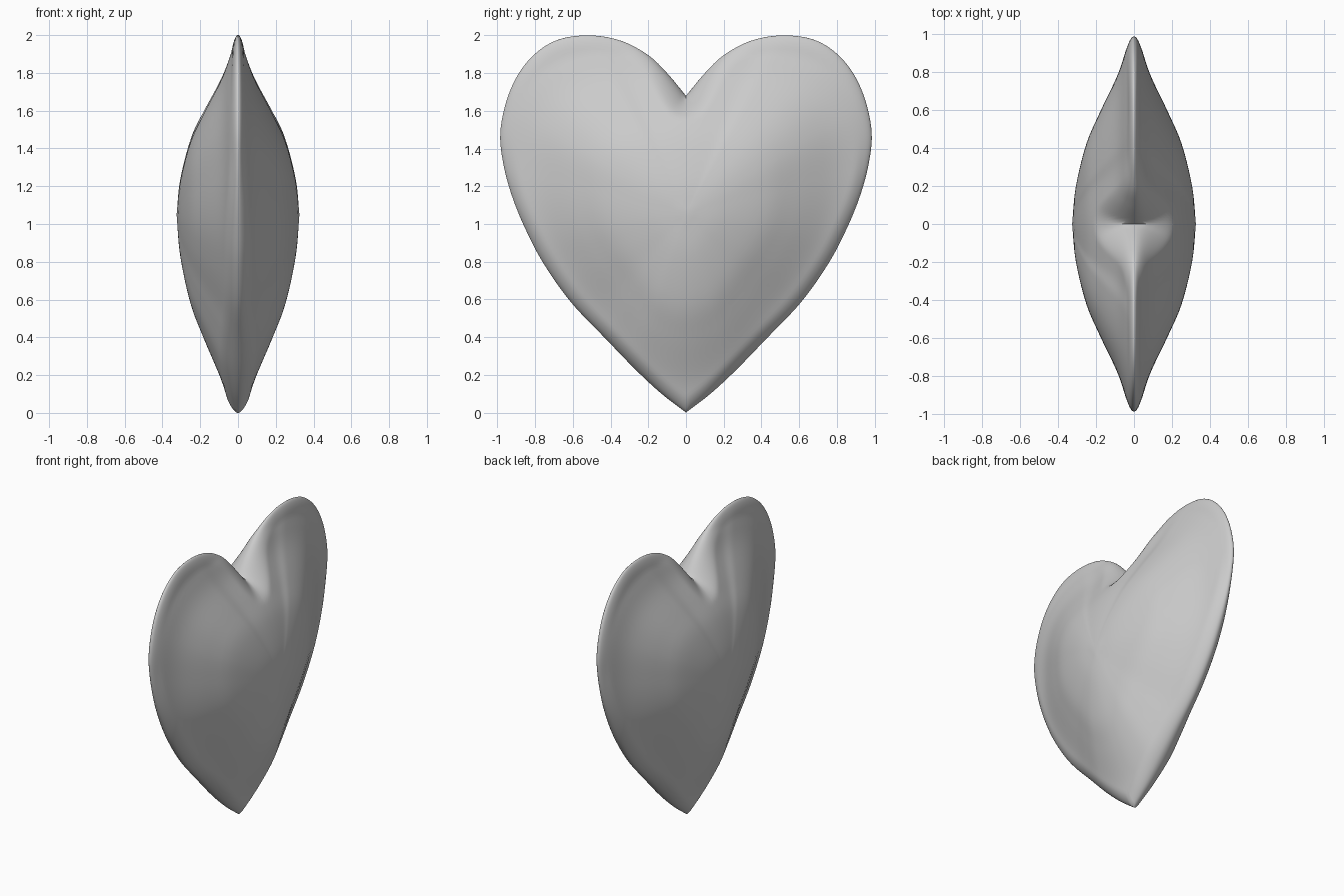
import bpy, bmesh, math
from mathutils.kdtree import KDTree

if "Cube" in bpy.data.objects:
    bpy.data.objects.remove(bpy.data.objects["Cube"])

CZ = 1.05  # height of the thickest point

# Right half of the heart outline (y, z), from cleft to bottom tip
HALF = [(0, 1.68), (.1, 1.80), (.2, 1.895), (.34, 1.97), (.5, 2.0), (.66, 1.983),
        (.78, 1.92), (.88, 1.81), (.95, 1.66), (.985, 1.48), (.967, 1.31), (.92, 1.14),
        (.85, .97), (.755, .79), (.61, .585), (.42, .385), (.26, .22), (.13, .1), (0, 0)]

# Half thickness against relative distance from the centre
PROFILE = [(0, .325), (.2, .306), (.43, .252), (.6, .182), (.8, .09), (.93, .047), (1.0, .03), (1.15, .015)]

# Reach of the pillow against angle from straight up (no cleft, no corners)
REACH = [(-20, .93), (0, .92), (20, .94), (30, 1.02), (45, 1.11), (58, 1.1), (75, 1.0),
         (95, .915), (115, .85), (135, .84), (150, .91), (165, 1.03), (180, 1.09), (195, 1.03)]


def spline(pts, n):
    """Catmull-Rom curve through pts with n steps per span."""
    ext = [[2 * a - b for a, b in zip(pts[0], pts[1])], *pts,
           [2 * a - b for a, b in zip(pts[-1], pts[-2])]]
    out = []
    for i in range(1, len(ext) - 2):
        p0, p1, p2, p3 = ext[i - 1:i + 3]
        for k in range(n):
            t = k / n
            out.append([.5 * (2 * b + (c - a) * t + (2 * a - 5 * b + 4 * c - d) * t * t
                              + (3 * b - a - 3 * c + d) * t ** 3)
                        for a, b, c, d in zip(p0, p1, p2, p3)])
    out.append(list(pts[-1]))
    return out


def lookup(curve, s):
    for (a, fa), (b, fb) in zip(curve, curve[1:]):
        if s <= b:
            return fa + (fb - fa) * (s - a) / (b - a)
    return curve[-1][1]


THICK, SPAN = spline(PROFILE, 12), spline(REACH, 10)

# Fine outline samples for measuring the distance to the rim
fine = spline(HALF, 60)
tree = KDTree(len(fine))
for i, (y, z) in enumerate(fine):
    tree.insert((0, y, z), i)
tree.balance()


def half_x(y, z):
    """Half thickness at (y, z): broad pillow times a rounded rim."""
    y = abs(y)
    dz = z - CZ
    s = math.hypot(y, dz) / lookup(SPAN, math.degrees(math.atan2(y, dz)))
    d = tree.find((0, y, z))[2]
    w = .07 + .1 * math.exp(-(math.hypot(y, z - 1.68) / .2) ** 2)  # softer at the cleft
    edge = math.sqrt(1 - max(0, 1 - d / w) ** 2)
    return lookup(THICK, s) * edge


right = spline(HALF, 6)
outline = right + [(-y, z) for y, z in right[-2:0:-1]]
n = len(outline)
steps = [math.sin(math.pi / 2 * k / 32) for k in range(1, 33)]

# Heart body: concentric rings on both faces, sharing the rim
bm = bmesh.new()
rim = [bm.verts.new((0, y, z)) for y, z in outline]
for side in (-1, 1):
    prev = None
    centre = bm.verts.new((side * PROFILE[0][1], 0, CZ))
    for t in steps:
        if t > .99999:
            ring = rim
        else:
            ring = []
            for y, z in outline:
                py, pz = y * t, CZ + (z - CZ) * t
                ring.append(bm.verts.new((side * half_x(py, pz), py, pz)))
        for i in range(n):
            j = (i + 1) % n
            if prev is None:
                bm.faces.new((centre, ring[i], ring[j]))
            else:
                bm.faces.new((prev[i], ring[i], ring[j], prev[j]))
        prev = ring
bmesh.ops.recalc_face_normals(bm, faces=bm.faces)
mesh = bpy.data.meshes.new("heart")
bm.to_mesh(mesh)
bm.free()
heart = bpy.data.objects.new("heart", mesh)
bpy.context.collection.objects.link(heart)
bpy.context.view_layer.objects.active = heart
heart.select_set(True)
bpy.ops.object.shade_smooth_by_angle(angle=math.radians(60))
